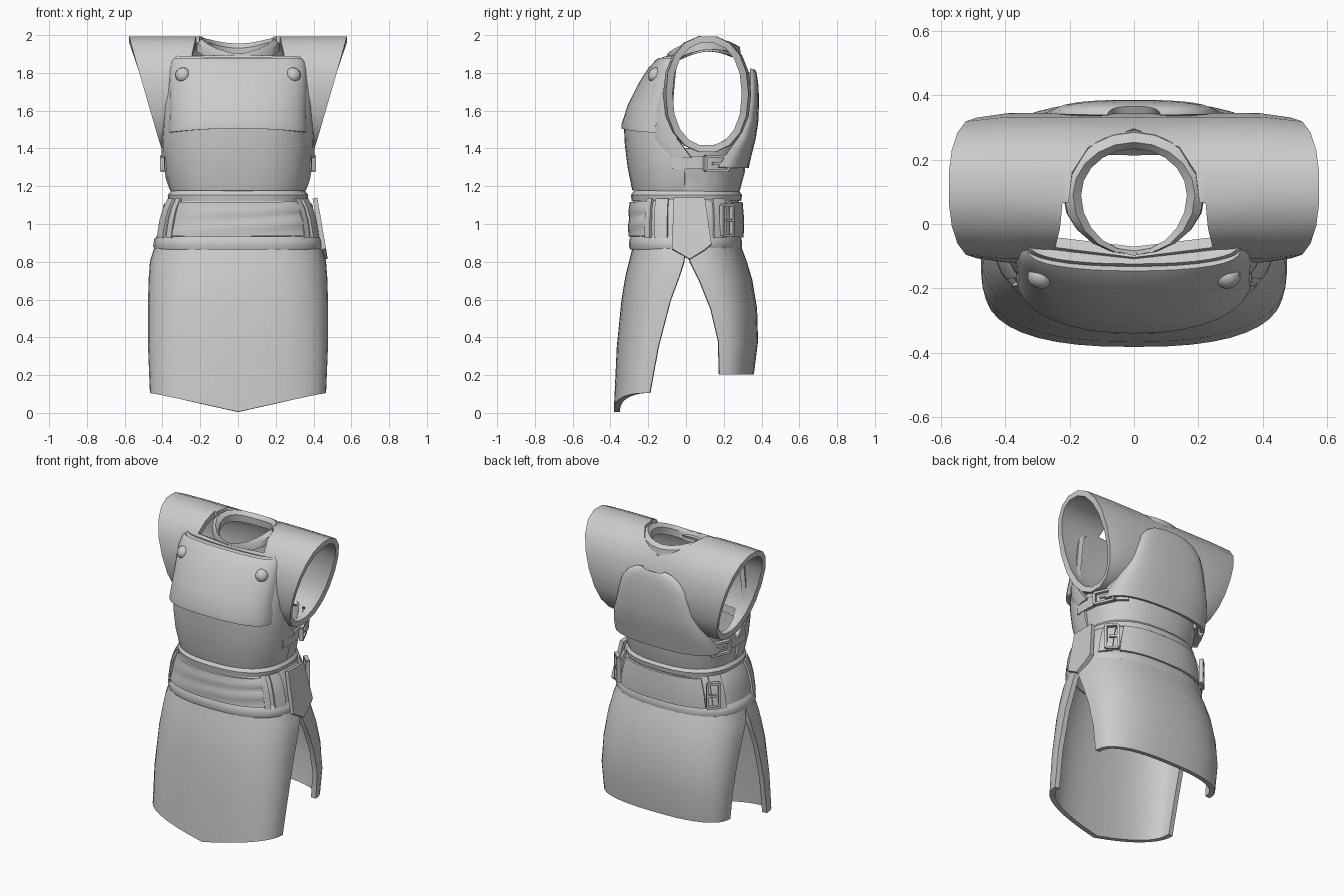
import bpy, bmesh, math
from mathutils import Vector, Matrix

if "Cube" in bpy.data.objects:
    bpy.data.objects.remove(bpy.data.objects["Cube"])

mat = bpy.data.materials.new("plain grey")
mat.use_nodes = True
GREY = (0.6, 0.6, 0.6, 1)
mat.diffuse_color = GREY
mat.node_tree.nodes["Principled BSDF"].inputs["Base Color"].default_value = GREY
parts = []


def finish(name, bm, thick=0, mirror=False):
    bmesh.ops.recalc_face_normals(bm, faces=bm.faces)
    me = bpy.data.meshes.new(name)
    bm.to_mesh(me)
    bm.free()
    ob = bpy.data.objects.new(name, me)
    bpy.context.collection.objects.link(ob)
    me.materials.append(mat)
    if mirror:
        ob.modifiers.new("mirror", 'MIRROR')
    if thick:
        mod = ob.modifiers.new("thickness", 'SOLIDIFY')
        mod.thickness, mod.offset = thick, 0
    parts.append(ob)


def spow(v, p):
    return math.copysign(abs(v) ** p, v)


def ring_point(t, rx, edge, front, back, p=0.8):
    """Point on a rounded outline; t = 0 is the front, 90 degrees the left side."""
    c = math.cos(t)
    reach = (edge - front) if c > 0 else (back - edge)
    return Vector((rx * spow(math.sin(t), p), edge - reach * spow(c, p), 0))


def loft(name, rows, arc, n=16, thick=0.025, p=0.8, height=None, bump=None, mirror=False):
    """Skin rows of (z, half width, side y, front y, back y) over an arc in degrees."""
    bm = bmesh.new()
    closed = arc[1] - arc[0] == 360
    cols = n if closed else n + 1
    grid = []
    for i, (z, rx, edge, front, back) in enumerate(rows):
        line = []
        for j in range(cols):
            t = math.radians(arc[0] + (arc[1] - arc[0]) * j / n)
            co = ring_point(t, rx, edge, front, back, p)
            f = i / (len(rows) - 1)
            if bump:
                co *= 1 + bump(t, f)
            co.z = height(t, z, f) if height else z
            line.append(bm.verts.new(co))
        grid.append(line)
    for a, b in zip(grid, grid[1:]):
        for j in range(n):
            k = (j + 1) % cols
            bm.faces.new((a[j], a[k], b[k], b[j]))
    finish(name, bm, thick, mirror)


def box(bm, size, loc, turn):
    m = turn @ Matrix.Translation(loc) @ Matrix.Diagonal((*size, 1))
    bmesh.ops.create_cube(bm, size=1, matrix=m)


def buckle(name, t, ring, z, w, h):
    """Mirrored rectangular frame with a prong, lying on a ring outline."""
    a, b = (ring_point(t + d, *ring) for d in (-0.03, 0.03))
    along = b - a
    turn = Matrix.Translation((a + b) / 2 + Vector((0, 0, z))) @ \
        Matrix.Rotation(math.atan2(along.y, along.x), 4, 'Z')
    bm = bmesh.new()
    bar = 0.015
    for s in (-1, 1):
        box(bm, (w, 0.025, bar), (0, -0.02, s * h / 2), turn)
        box(bm, (bar, 0.025, h), (s * w / 2, -0.02, 0), turn)
    box(bm, (w * 0.7, 0.015, bar), (w * 0.15, -0.025, 0), turn)
    finish(name, bm, 0, True)


FRONT, BACK, FULL = (-90, 90), (90, 270), (0, 360)

# Tunic yoke with wide cap sleeves and a rounded neck opening
bm = bmesh.new()
N = 18
cols = []
for k in range(N):
    a = 2 * math.pi * k / N
    y = 0.112 + 0.201 * spow(math.cos(a), 0.9)
    z = 1.688 + 0.292 * spow(math.sin(a), 0.9)
    f = (z - 1.388) / 0.6
    y2 = 0.112 + (y - 0.112) * 1.07
    inner = 0
    if z > 1.89:
        inner = 0.205 * math.sqrt(max(0, 1 - ((y2 - 0.09) / 0.19) ** 2))
    pts = [(0.395 + 0.185 * f, y, z), (0.375 + 0.03 * f, y2, z), (0.36 - 0.14 * f, y2, z),
           (inner, y2 - (0.03 if y2 < 0 else 0), z)]
    cols.append([bm.verts.new(q) for q in pts])
for k in range(N):
    a, b = cols[k], cols[(k + 1) % N]
    ys = [a[2].co.y, b[2].co.y]
    zs = [a[2].co.z, b[2].co.z]
    front = max(ys) < 0 and min(zs) > 1.46 and max(zs) < 1.89
    shoulder = min(ys) > 0.05 and min(zs) > 1.42
    for i, keep in enumerate((True, True, front or shoulder)):
        if keep:
            bm.faces.new((a[i], a[i + 1], b[i + 1], b[i]))
loose = [v for v in bm.verts if not v.link_faces]
bmesh.ops.delete(bm, geom=loose, context='VERTS')
finish("tunic_yoke_and_sleeves", bm, 0.036, True)

# Tunic body below the arms
loft("tunic_body", [(1.15, .34, 0, -.25, .265), (1.28, .36, 0, -.27, .3),
                    (1.4, .37, .03, -.27, .315)], FULL, 28,
     height=lambda t, z, f: z + (0.13 * math.cos(t) ** 2 if f == 1 else 0))

# Saddle-shaped collar with a raised rim
saddle = lambda t, z, f: z - 0.024 * math.cos(t) + 0.05 * math.sin(t) ** 2 - 0.02
loft("collar", [(1.89, .215, .09, -.085, .285), (1.93, .212, .09, -.09, .28),
                (1.945, .19, .09, -.095, .255), (1.925, .17, .09, -.09, .24),
                (1.88, .172, .09, -.09, .245)], FULL, 20, 0.012, 1, saddle)

# Layered breastplate: backing, bib and lower chest plate
loft("breast_backing", [(1.35, .39, .03, -.25, 0), (1.45, .388, -.045, -.26, 0),
                        (1.6, .378, -.075, -.24, 0), (1.78, .372, -.06, -.165, 0),
                        (1.84, .365, -.055, -.125, 0), (1.88, .32, -.055, -.11, 0)],
     FRONT, 16, 0.03, 0.88)
loft("breast_bib", [(1.505, .355, -.16, -.328, 0), (1.53, .355, -.16, -.328, 0),
                    (1.63, .352, -.135, -.295, 0), (1.74, .355, -.105, -.24, 0),
                    (1.82, .352, -.085, -.188, 0), (1.86, .34, -.08, -.15, 0),
                    (1.87, .325, -.078, -.138, 0)], FRONT, 16, 0.025, 0.9,
     lambda t, z, f: z - (1 - f) * 0.02 * math.sin(t) ** 2)
loft("lower_chest_plate", [(1.18, .345, -.005, -.27, 0), (1.2, .35, -.005, -.275, 0),
                           (1.3, .368, -.005, -.295, 0), (1.42, .377, -.005, -.31, 0),
                           (1.52, .372, -.005, -.315, 0)], FRONT, 24, 0.028,
     height=lambda t, z, f: 1.18 + (z - 1.18) * (0.5 + 0.5 * abs(math.cos(t)) ** 0.3))

# Domed studs on the bib
bm = bmesh.new()
bmesh.ops.create_uvsphere(bm, u_segments=12, v_segments=8, radius=0.04,
                          matrix=Matrix.Translation((.293, -.166, 1.79))
                          @ Matrix.Rotation(0.4, 4, 'Z') @ Matrix.Rotation(-0.5, 4, 'X')
                          @ Matrix.Diagonal((1, 0.85, 1, 1)))
finish("bib_studs", bm, 0, True)

# Arched back plate flaring to the sides, and lower rear band
loft("back_plate", [(1.3, .365, .17, 0, .32), (1.38, .35, .22, 0, .338),
                    (1.46, .315, .28, 0, .358), (1.54, .275, .315, 0, .37),
                    (1.64, .245, .335, 0, .374), (1.72, .22, .338, 0, .372),
                    (1.77, .18, .338, 0, .366), (1.8, .13, .338, 0, .36),
                    (1.81, .08, .338, 0, .355)], BACK, 16, 0.025)
loft("rear_waist_band", [(1.18, .345, .005, 0, .268), (1.29, .365, .005, 0, .3)], BACK, 16, 0.02)

# Side straps and buckles under the arms
strap_ring = (.38, .0, -.3, .315)
loft("side_chest_strap", [(1.29, *strap_ring), (1.36, *strap_ring)], (80, 142), 8, 0.025, mirror=True)
buckle("side_chest_buckle", math.radians(114), strap_ring, 1.32, .13, .075)

# Waist belt with rims
loft("belt_top_rim", [(1.125, .355, 0, -.275, .28), (1.15, .36, 0, -.28, .285),
                      (1.168, .345, 0, -.265, .27)], FULL, 28, 0.025)
loft("belt_body", [(.9, .42, 0, -.28, .28), (1.0, .407, 0, -.283, .28),
                   (1.08, .385, 0, -.278, .275), (1.13, .355, 0, -.265, .265)], FULL, 28)
loft("belt_bottom_rim", [(.87, .43, 0, -.285, .28), (.885, .437, 0, -.29, .285),
                         (.915, .432, 0, -.288, .283), (.93, .418, 0, -.28, .275)], FULL, 28, 0.025)


# Draped front sash with two slanting folds
def folds(t, f):
    s = math.sin(t)
    first = max(0, 1 - abs(f - 0.72 - 0.12 * s) * 6) * (0.6 + 0.5 * s)
    second = max(0, 1 - abs(f - 0.27 - 0.2 * s) * 5) * (0.6 + 0.5 * s)
    return 0.03 * (first + second)


loft("front_sash", [(.935 + .018 * i, .425 - .005 * i, 0, -.292 + .0005 * i, .3) for i in range(11)],
     (-52, 52), 20, 0.025, bump=folds)
loft("rear_belt_plate", [(.93, .425, 0, -.3, .29), (1.02, .41, 0, -.3, .293),
                         (1.115, .375, 0, -.3, .285)], (138, 222), 12, 0.03)

# Upright belt keepers, mirrored on both sides
for name, start, end in (("front_keeper", 50, 57), ("side_keeper", 62, 76), ("rear_keeper", 114, 130)):
    loft(name, [(.925, .43, 0, -.3, .298), (1.02, .414, 0, -.3, .298), (1.08, .396, 0, -.295, .292),
                (1.13, .37, 0, -.285, .284)], (start, end), 3, 0.024, mirror=True)
buckle("rear_belt_buckle", math.radians(128), (.415, 0, -.3, .3), 1.02, .075, .16)

# Hanging pointed tab on the left hip
bm = bmesh.new()
outline = [(-.065, 1.135), (.1, 1.135), (.135, .89), (.1, .86), (.02, .81), (-.075, .865)]
face = bm.faces.new([bm.verts.new((.395 + (1.135 - z) * .17, y, z)) for y, z in outline])
ext = bmesh.ops.extrude_face_region(bm, geom=[face])
bmesh.ops.translate(bm, vec=(.025, 0, .005),
                    verts=[v for v in ext["geom"] if isinstance(v, bmesh.types.BMVert)])
finish("left_hip_tab", bm)

# Split skirt: long pointed front panel and shorter rear panel
loft("front_skirt", [(.88, .425, .0, -.265, 0), (.8, .45, -.01, -.285, 0),
                     (.72, .456, -.035, -.305, 0), (.6, .46, -.08, -.325, 0),
                     (.35, .46, -.145, -.35, 0), (.105, .45, -.19, -.366, 0)], FRONT, 20, 0.033,
     height=lambda t, z, f: z - (0.1 * (1 - abs(spow(math.sin(t), .8))) if f == 1 else 0))
loft("rear_skirt", [(.88, .425, .0, 0, .275), (.8, .445, .02, 0, .305),
                    (.7, .453, .07, 0, .335), (.55, .455, .13, 0, .36),
                    (.38, .452, .17, 0, .365), (.205, .437, .175, 0, .343)], BACK, 20, 0.033)

# Apply thickness and shade with crisp rims
bpy.ops.object.select_all(action='DESELECT')
for ob in parts:
    ob.select_set(True)
bpy.context.view_layer.objects.active = parts[0]
bpy.ops.object.convert(target='MESH')
bpy.ops.object.shade_smooth_by_angle(angle=math.radians(35))
